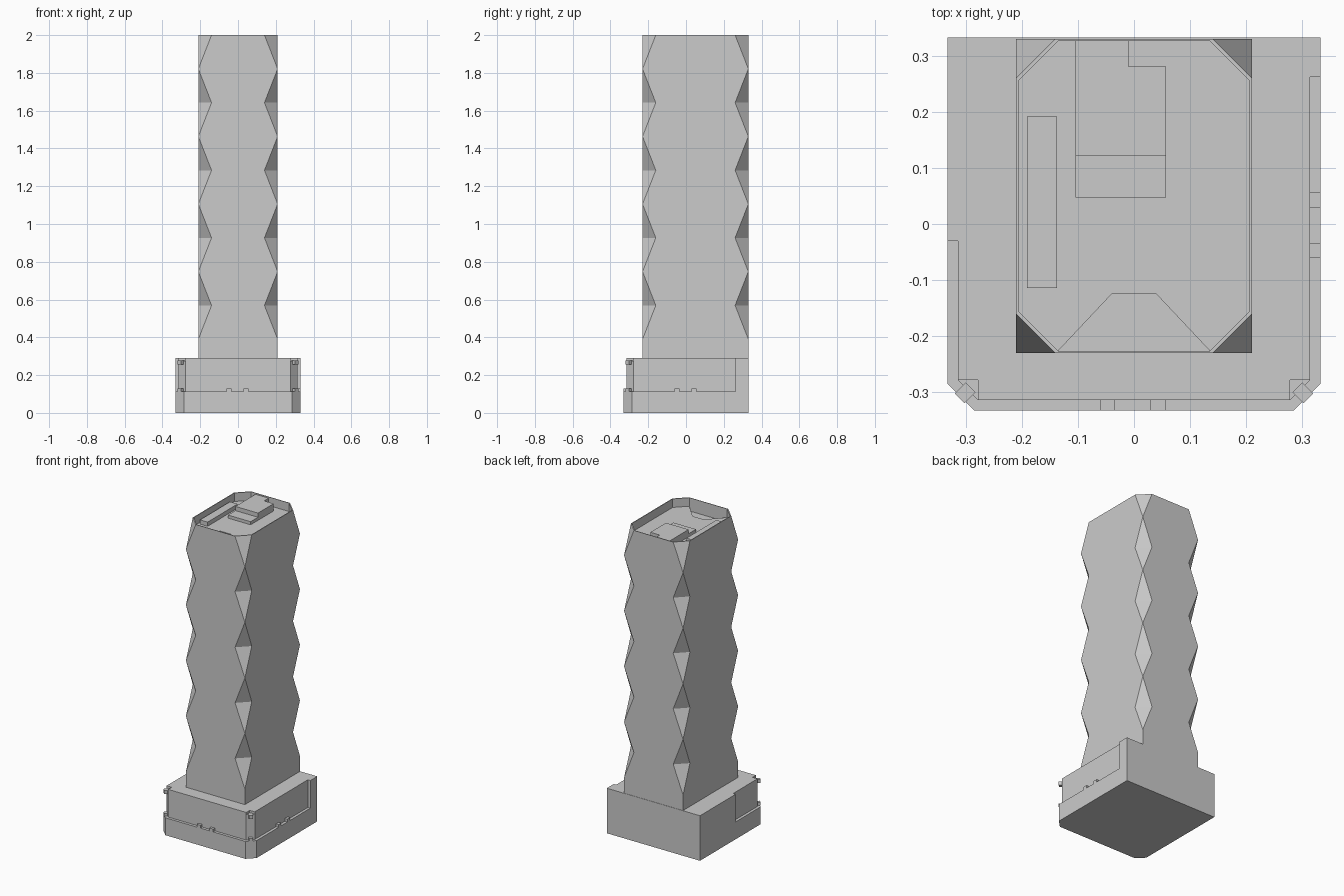
import bpy, bmesh, math

cube = bpy.data.objects.get("Cube")
if cube:
    bpy.data.objects.remove(cube, do_unlink=True)

grey = bpy.data.materials.new("light grey")
grey.use_nodes = True
tone = (0.6, 0.6, 0.6, 1)
grey.diffuse_color = tone
grey.node_tree.nodes["Principled BSDF"].inputs["Base Color"].default_value = tone


def finish(name, bm):
    bmesh.ops.recalc_face_normals(bm, faces=bm.faces)
    mesh = bpy.data.meshes.new(name)
    bm.to_mesh(mesh)
    bm.free()
    mesh.materials.append(grey)
    obj = bpy.data.objects.new(name, mesh)
    bpy.context.collection.objects.link(obj)
    return obj


def prism(name, outline, z0, z1):
    """Vertical extrusion of a plan outline."""
    bm = bmesh.new()
    low = [bm.verts.new((x, y, z0)) for x, y in outline]
    top = [bm.verts.new((x, y, z1)) for x, y in outline]
    bm.faces.new(low[::-1])
    bm.faces.new(top)
    bridge(bm, low, top)
    return finish(name, bm)


def bridge(bm, a, b):
    for i in range(len(a)):
        j = (i + 1) % len(a)
        bm.faces.new((a[i], a[j], b[j], b[i]))


def rect(x0, x1, y0, y1):
    return [(x0, y0), (x1, y0), (x1, y1), (x0, y1)]


def octagon(x, y0, y1, c):
    """Rectangle with cut corners, starting with its front edge."""
    return [(c - x, y0), (x - c, y0), (x, y0 + c), (x, y1 - c),
            (x - c, y1), (c - x, y1), (-x, y1 - c), (-x, y0 + c)]


# Podium: lower tier with cut front corners
E = 0.332
prism("podium_lower", [(0.285 - E + 0.047, -E), (0.285, -E), (E, -0.285), (E, E),
                       (-E, E), (-E, -0.285), (-0.285, -E)], 0, 0.112)

# Podium: upper tier, set back at the front and part of each side
W, N = 0.314, 0.278
BACK = [(W, 0.262), (E, 0.262), (E, E), (-E, E), (-E, -0.03), (-W, -0.03)]
prism("podium_upper", [(-N, -W), (N, -W), (W, -N)] + BACK + [(-W, -N)], 0.112, 0.275)
prism("podium_roof", [(-N, -N), (-N, -W), (N, -W), (N, -N), (W, -N)] + BACK
      + [(-W, -N)], 0.275, 0.29)

# Small blocks standing on the ledge
for i, (a, b) in enumerate(((-0.061, -0.035), (0.029, 0.056))):
    prism(f"front_ledge_block_{i}", rect(a, b, -E, -W), 0.112, 0.13)
    prism(f"side_ledge_block_{i}", rect(W, E, a, b), 0.112, 0.13)

# Brackets on the cut corners, turned by 45 degrees
for side, label in ((-1, "right"), (1, "left")):
    for level, z0, z1 in (("lower", 0.112, 0.13), ("upper", 0.255, 0.278)):
        bracket = prism(f"{label}_{level}_bracket", rect(-0.012, 0.012, -0.014, 0.014), z0, z1)
        bracket.location = (side * 0.301, -0.301, 0)
        bracket.rotation_euler.z = side * math.pi / 4

# Tower: corners alternate between sharp and cut on the way up
X, Y0, Y1, CUT = 0.21, -0.23, 0.33, 0.07
FLOOR, PIT = 1.945, 1.915
bm = bmesh.new()
levels = [(0.29, 0)] + [(0.39 + 0.1789 * i, CUT * (i % 2)) for i in range(9)] + [(2, CUT)]
rings = [[bm.verts.new((x, y, z)) for x, y in octagon(X, Y0, Y1, c)] for z, c in levels]
inner = octagon(X - 0.005, Y0 + 0.004, Y1 - 0.004, CUT)
rings += [[bm.verts.new((x, y, z)) for x, y in inner] for z in (2, FLOOR)]
for a, b in zip(rings, rings[1:]):
    bridge(bm, a, b)
bm.faces.new(rings[0][::-1])

# Tower roof with a sunken bay behind the front parapet
floor = rings[-1]
lip = [floor[0], floor[1]] + [bm.verts.new((x, -0.125, FLOOR)) for x in (0.04, -0.04)]
bm.faces.new(floor[1:] + [floor[0], lip[3], lip[2]])
pit = [bm.verts.new((v.co.x, v.co.y, PIT)) for v in lip]
bridge(bm, lip, pit)
bm.faces.new(pit)
bmesh.ops.remove_doubles(bm, verts=bm.verts, dist=0.0005)
finish("tower", bm)

# Rooftop plant rooms
prism("roof_plant_strip", rect(-0.191, -0.137, -0.114, 0.192), FLOOR, 1.972)
prism("roof_plant_low", rect(-0.104, 0.057, 0.047, 0.122), FLOOR, 1.965)
prism("roof_plant_high", [(-0.104, 0.122), (0.057, 0.122), (0.057, 0.281), (-0.01, 0.281),
                          (-0.01, 0.326), (-0.104, 0.326)], FLOOR, 1.992)
